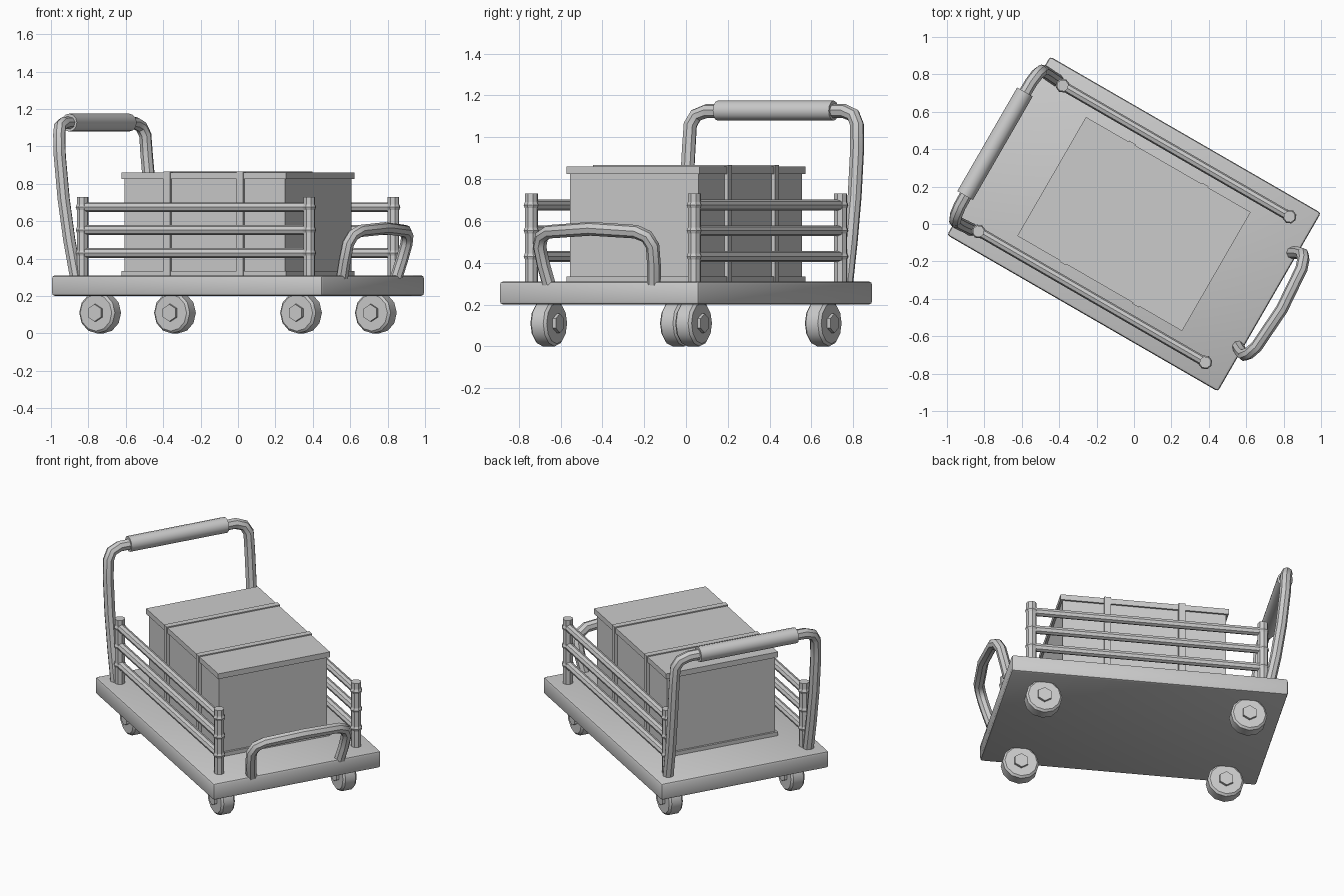
import bpy, bmesh, math
from mathutils import Matrix, Vector

if "Cube" in bpy.data.objects:
    bpy.data.objects.remove(bpy.data.objects["Cube"])

# Everything is laid out along its own axes, then turned 30 degrees on the floor
TURN = Matrix.Rotation(math.radians(-30), 4, 'Z')
grey = bpy.data.materials.new("light_grey")
grey.diffuse_color = (0.6, 0.6, 0.6, 1)
grey.use_nodes = True
grey.node_tree.nodes["Principled BSDF"].inputs["Base Color"].default_value = grey.diffuse_color


def finish(ob, smooth=False):
    ob.data.transform(TURN)
    ob.data.materials.clear()
    ob.data.materials.append(grey)
    bpy.ops.object.select_all(action='DESELECT')
    ob.select_set(True)
    bpy.context.view_layer.objects.active = ob
    if smooth:
        bpy.ops.object.shade_smooth_by_angle(angle=math.radians(40))
    return ob


def from_bmesh(name, bm, smooth=False):
    me = bpy.data.meshes.new(name)
    bm.to_mesh(me)
    bm.free()
    ob = bpy.data.objects.new(name, me)
    bpy.context.collection.objects.link(ob)
    return finish(ob, smooth)


def box(name, size, z0, z1, x=0, bevel=0):
    bm = bmesh.new()
    m = Matrix.Translation((x, 0, (z0 + z1) / 2)) @ Matrix.Diagonal((size[0], size[1], z1 - z0, 1))
    bmesh.ops.create_cube(bm, size=1, matrix=m)
    if bevel:
        bmesh.ops.bevel(bm, geom=bm.edges[:], offset=bevel, segments=2, profile=0.5, affect='EDGES')
    return from_bmesh(name, bm, bool(bevel))


def rod(name, a, b, r, sides, bevel=0, smooth=True):
    a, b = Vector(a), Vector(b)
    d = b - a
    m = Matrix.Translation((a + b) / 2) @ d.to_track_quat('Z', 'Y').to_matrix().to_4x4()
    bm = bmesh.new()
    bmesh.ops.create_cone(bm, cap_ends=True, segments=sides, radius1=r, radius2=r, depth=d.length, matrix=m)
    if bevel:
        rims = [e for e in bm.edges if any(len(f.verts) > 4 for f in e.link_faces)]
        bmesh.ops.bevel(bm, geom=rims, offset=bevel, segments=1, affect='EDGES')
    return from_bmesh(name, bm, smooth)


def bent_tube(name, half, r):
    # path given for the +y half, mirrored to the other side
    pts = half + [(x, -y, z) for x, y, z in reversed(half) if y > 0]
    cu = bpy.data.curves.new(name, 'CURVE')
    cu.dimensions = '3D'
    cu.bevel_depth, cu.bevel_resolution, cu.use_fill_caps = r, 2, True
    sp = cu.splines.new('POLY')
    sp.points.add(len(pts) - 1)
    for p, c in zip(sp.points, pts):
        p.co = (*c, 1)
    ob = bpy.data.objects.new(name, cu)
    bpy.context.collection.objects.link(ob)
    bpy.ops.object.select_all(action='DESELECT')
    ob.select_set(True)
    bpy.context.view_layer.objects.active = ob
    bpy.ops.object.convert(target='MESH')
    return finish(bpy.context.object, True)


# Platform
box("platform", (1.672, 1.102), 0.20, 0.31, bevel=0.015)

# Crate with lid, base rim and two straps
box("crate_body", (0.99, 0.71), 0.31, 0.84)
box("crate_lid", (1.017, 0.734), 0.825, 0.86)
box("crate_base_rim", (1.017, 0.734), 0.31, 0.335)
for i, x in enumerate((-0.225, 0.225)):
    box(f"crate_strap_{i}", (0.04, 0.746), 0.31, 0.867, x=x)

# Side fences: posts, rails and joint collars
for sy in (-1, 1):
    side = "front" if sy < 0 else "back"
    y = 0.45 * sy
    for sx in (-1, 1):
        rod(f"{side}_post", (0.70 * sx, y, 0.30), (0.70 * sx, y, 0.73), 0.032, 8)
    for z in (0.43, 0.553, 0.675):
        rod(f"{side}_rail", (-0.70, y, z), (0.70, y, z), 0.026, 8)
        for sx in (-1, 1):
            bm = bmesh.new()
            bmesh.ops.create_uvsphere(bm, u_segments=8, v_segments=4, radius=0.038,
                                      matrix=Matrix.Translation((0.70 * sx, y, z)))
            from_bmesh(f"{side}_rail_joint", bm)

# Push handle with a thicker grip
bent_tube("push_handle", [(-0.735, 0.46, 0.30), (-0.775, 0.462, 0.50), (-0.808, 0.465, 0.72),
                          (-0.832, 0.465, 0.95), (-0.838, 0.46, 1.06), (-0.848, 0.435, 1.105),
                          (-0.855, 0.38, 1.125), (-0.858, 0.0, 1.127)], 0.034)
rod("handle_grip", (-0.858, -0.32, 1.127), (-0.858, 0.32, 1.127), 0.048, 12)

# Bent bumper bar at the other end
bent_tube("bumper_bar", [(0.81, 0.29, 0.30), (0.835, 0.305, 0.39), (0.86, 0.312, 0.48),
                         (0.878, 0.29, 0.525), (0.895, 0.24, 0.548), (0.912, 0.0, 0.562)], 0.033)

# Wheels with six-sided hubs
for x in (-0.62, 0.62):
    for y in (-0.40, 0.40):
        rod("wheel", (x, y - 0.045, 0.11), (x, y + 0.045, 0.11), 0.11, 12, bevel=0.012)
        rod("wheel_hub", (x, y - 0.062, 0.11), (x, y + 0.062, 0.11), 0.046, 6, smooth=False)
